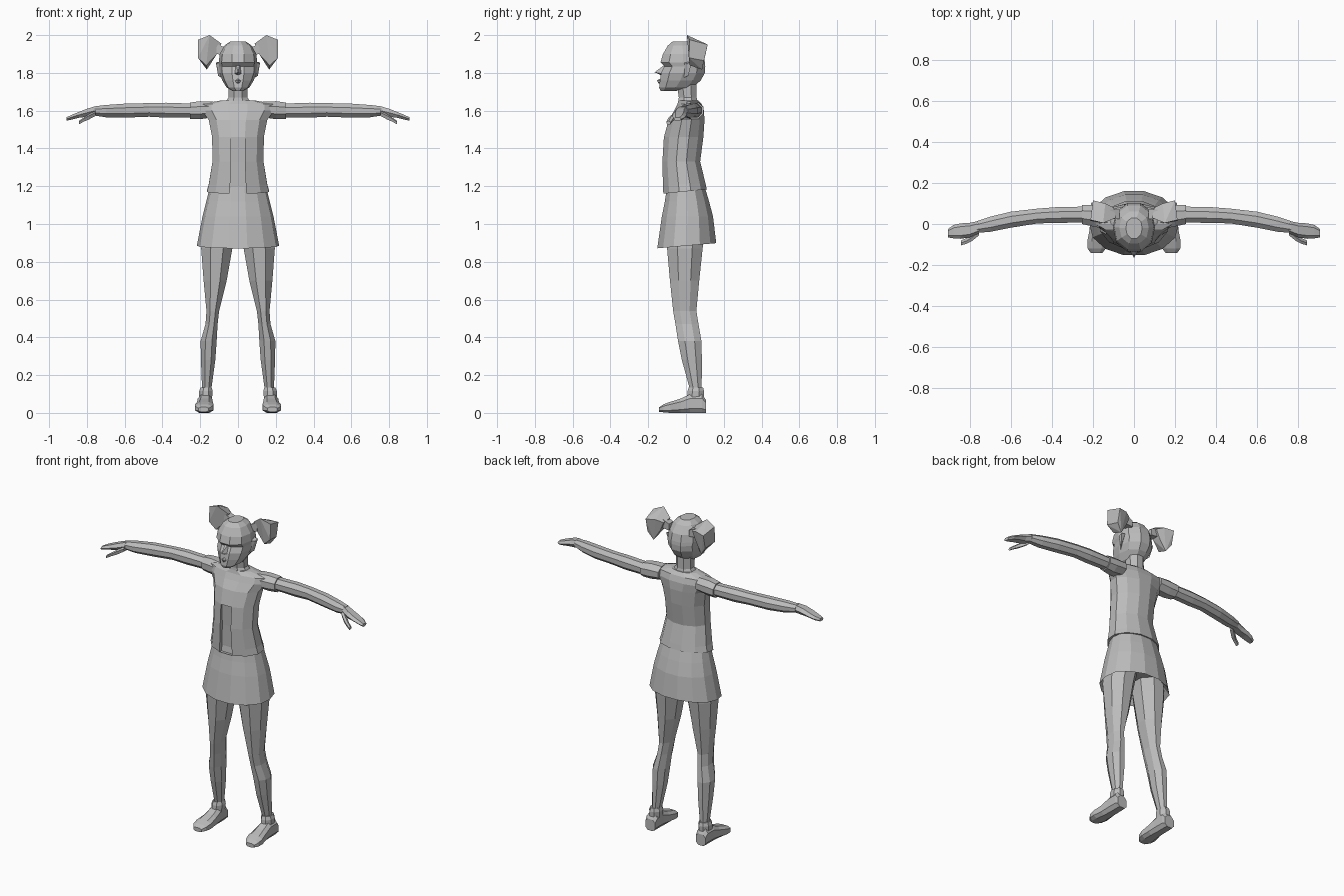
import bpy, bmesh, math
from mathutils import Vector

gray = bpy.data.materials.new("plain gray")
gray.diffuse_color = (0.5, 0.5, 0.5, 1)

# Axis orders: (along, u, v) -> (x, y, z)
MAPS = {
    "z": lambda a, u, v: (u, v, a),
    "x": lambda a, u, v: (a, u, v),
    "y": lambda a, u, v: (u, a, v),
}


def finish(name, bm, mirror=False):
    bmesh.ops.recalc_face_normals(bm, faces=bm.faces)
    me = bpy.data.meshes.new(name)
    bm.to_mesh(me)
    bm.free()
    me.materials.append(gray)
    ob = bpy.data.objects.new(name, me)
    bpy.context.collection.objects.link(ob)
    if mirror:
        ob.modifiers.new("mirror", "MIRROR").use_clip = False
    return ob


def loft(name, rings, sides=8, axis="z", power=1.0, mirror=False, edit=None):
    """Skin rings of (along, u0, u1, v0, v1[, tilt]); tilt shifts along with v."""
    bm = bmesh.new()
    loops = []
    for a, u0, u1, v0, v1, *tilt in rings:
        loop = []
        for i in range(sides):
            t = 2 * math.pi * (i + 0.5) / sides - math.pi / 2
            c, s = math.cos(t), math.sin(t)
            c = math.copysign(abs(c) ** power, c)
            s = math.copysign(abs(s) ** power, s)
            # stretch so that the flat sides reach the given limits
            k = 1 / math.cos(math.pi / sides) ** power
            u = (u0 + u1) / 2 + (u1 - u0) / 2 * max(-1, min(1, c * k))
            v = (v0 + v1) / 2 + (v1 - v0) / 2 * max(-1, min(1, s * k))
            loop.append(bm.verts.new(MAPS[axis](a + (tilt[0] * s if tilt else 0), u, v)))
        loops.append(loop)
    for p, q in zip(loops, loops[1:]):
        for i in range(sides):
            j = (i + 1) % sides
            bm.faces.new((p[i], p[j], q[j], q[i]))
    bm.faces.new(loops[0])
    bm.faces.new(loops[-1])
    bmesh.ops.recalc_face_normals(bm, faces=bm.faces)
    if edit:
        edit(bm)
    return finish(name, bm, mirror)


def hull(name, points, mirror=False):
    bm = bmesh.new()
    for p in points:
        bm.verts.new(p)
    bmesh.ops.convex_hull(bm, input=bm.verts)
    bmesh.ops.dissolve_limit(bm, angle_limit=0.05, verts=bm.verts, edges=bm.edges)
    return finish(name, bm, mirror)


def open_jacket(bm):
    # Sink the front strip to leave an open jacket over the shirt
    strip = [f for f in bm.faces if f.normal.y < -0.7 and abs(f.calc_center_median().x) < 0.01
             and f.calc_center_median().z < 1.45]
    res = bmesh.ops.extrude_face_region(bm, geom=strip)
    verts = [g for g in res["geom"] if isinstance(g, bmesh.types.BMVert)]
    bmesh.ops.translate(bm, verts=verts, vec=(0, 0.022, 0))
    for v in verts:
        if v.co.z > 1.4:
            v.co.y -= 0.014
    bmesh.ops.delete(bm, geom=strip, context="FACES_ONLY")


# Clothes
loft("jacket", [
    (1.172, -.165, .165, -.12, .11, .012),
    (1.21, -.155, .155, -.122, .103, .006),
    (1.33, -.135, .135, -.125, .075),
    (1.46, -.137, .137, -.117, .092),
    (1.55, -.155, .155, -.092, .098),
    (1.60, -.19, .19, -.062, .095),
    (1.635, -.19, .19, -.045, .083),
    (1.655, -.085, .085, -.04, .065),
], sides=12, edit=open_jacket)
loft("skirt", [
    (0.95, -.17, .17, -.11, .12),
    (0.885, -.218, .218, -.152, .16, .014),
    (1.04, -.188, .188, -.128, .143),
    (1.12, -.168, .168, -.112, .122),
    (1.21, -.145, .145, -.098, .095),
], sides=14)
loft("sleeve", [
    (0.13, -.025, .09, 1.565, 1.648),
    (0.20, -.012, .092, 1.555, 1.65),
    (0.253, .0, .092, 1.557, 1.643),
], axis="x", mirror=True)

# Arms and hands
loft("arm", [
    (0.23, .008, .085, 1.565, 1.637),
    (0.38, .005, .082, 1.563, 1.642),
    (0.47, .003, .075, 1.568, 1.64),
    (0.60, -.018, .06, 1.563, 1.637),
    (0.70, -.038, .036, 1.565, 1.63),
    (0.765, -.043, .014, 1.575, 1.622),
], axis="x", mirror=True)
loft("hand", [
    (0.755, -.045, .015, 1.577, 1.623),
    (0.80, -.065, .006, 1.568, 1.61),
    (0.845, -.072, .003, 1.562, 1.592),
    (0.88, -.07, -.005, 1.553, 1.578),
    (0.908, -.065, -.025, 1.547, 1.565),
], sides=6, axis="x", mirror=True)
loft("thumb", [
    (0.755, -.055, -.02, 1.572, 1.598),
    (0.79, -.083, -.048, 1.553, 1.582),
    (0.815, -.096, -.068, 1.543, 1.565),
    (0.843, -.104, -.08, 1.527, 1.545),
], sides=5, axis="x", mirror=True)

# Legs, ankle cuffs and shoes
loft("leg", [
    (0.98, .01, .185, -.10, .10),
    (0.87, .03, .195, -.10, .088),
    (0.70, .06, .182, -.085, .07),
    (0.54, .10, .167, -.068, .055),
    (0.47, .108, .172, -.056, .066),
    (0.38, .113, .198, -.042, .082),
    (0.28, .12, .196, -.022, .084),
    (0.12, .142, .19, .022, .083),
], mirror=True)
loft("ankle_cuff", [
    (0.07, .138, .205, .005, .095),
    (0.115, .134, .206, .008, .096),
    (0.135, .14, .198, .015, .09),
], mirror=True)
loft("shoe", [
    (0.105, .142, .208, .0, .07),
    (0.085, .138, .212, .0, .10),
    (0.02, .137, .213, .0, .098),
    (-.03, .133, .217, .0, .075),
    (-.085, .13, .228, .0, .058),
    (-.12, .138, .226, .003, .045),
    (-.142, .155, .21, .006, .03),
], axis="y", power=0.7, mirror=True)

# Neck and head
loft("neck", [
    (1.635, -.075, .075, -.042, .065),
    (1.67, -.05, .05, -.038, .056),
    (1.78, -.05, .05, -.055, .055),
])
loft("head", [
    (1.705, -.03, .03, -.135, -.05),
    (1.722, -.06, .06, -.142, .035),
    (1.76, -.083, .083, -.138, .078),
    (1.80, -.098, .098, -.132, .10),
    (1.835, -.1, .1, -.114, .102),
    (1.856, -.102, .102, -.135, .10),
    (1.90, -.097, .097, -.122, .09),
    (1.945, -.072, .072, -.096, .06),
    (1.967, -.04, .04, -.07, .03),
], sides=10)
hull("nose", [(-.022, -.125, 1.795), (.022, -.125, 1.795), (0, -.166, 1.803),
              (-.01, -.11, 1.845), (.01, -.11, 1.845), (0, -.125, 1.785)])
hull("lips", [(-.028, -.125, 1.755), (.028, -.125, 1.755), (0, -.153, 1.762),
              (0, -.148, 1.747), (0, -.125, 1.775), (0, -.125, 1.735)])
hull("ear", [(.09, -.02, 1.855), (.09, .03, 1.86), (.09, -.01, 1.775), (.117, .03, 1.855),
             (.115, .005, 1.85), (.105, .012, 1.785)], mirror=True)

# Pigtails: a tie at the head and a chunky bunch of hair
hull("hair_tie", [(x, y, z) for x, z in ((.07, 1.935), (.07, 1.895), (.115, 1.955), (.115, 1.90))
                  for y in (.025, .07)], mirror=True)
hull("pigtail", [
    (.088, .03, 1.955), (.10, .08, 1.94), (.115, .03, 1.895), (.12, .08, 1.89),
    (.15, .005, 2.0), (.14, .10, 1.955), (.212, .02, 1.975), (.20, .115, 1.95),
    (.212, .015, 1.88), (.20, .095, 1.865), (.168, .02, 1.84), (.165, .085, 1.817),
], mirror=True)
